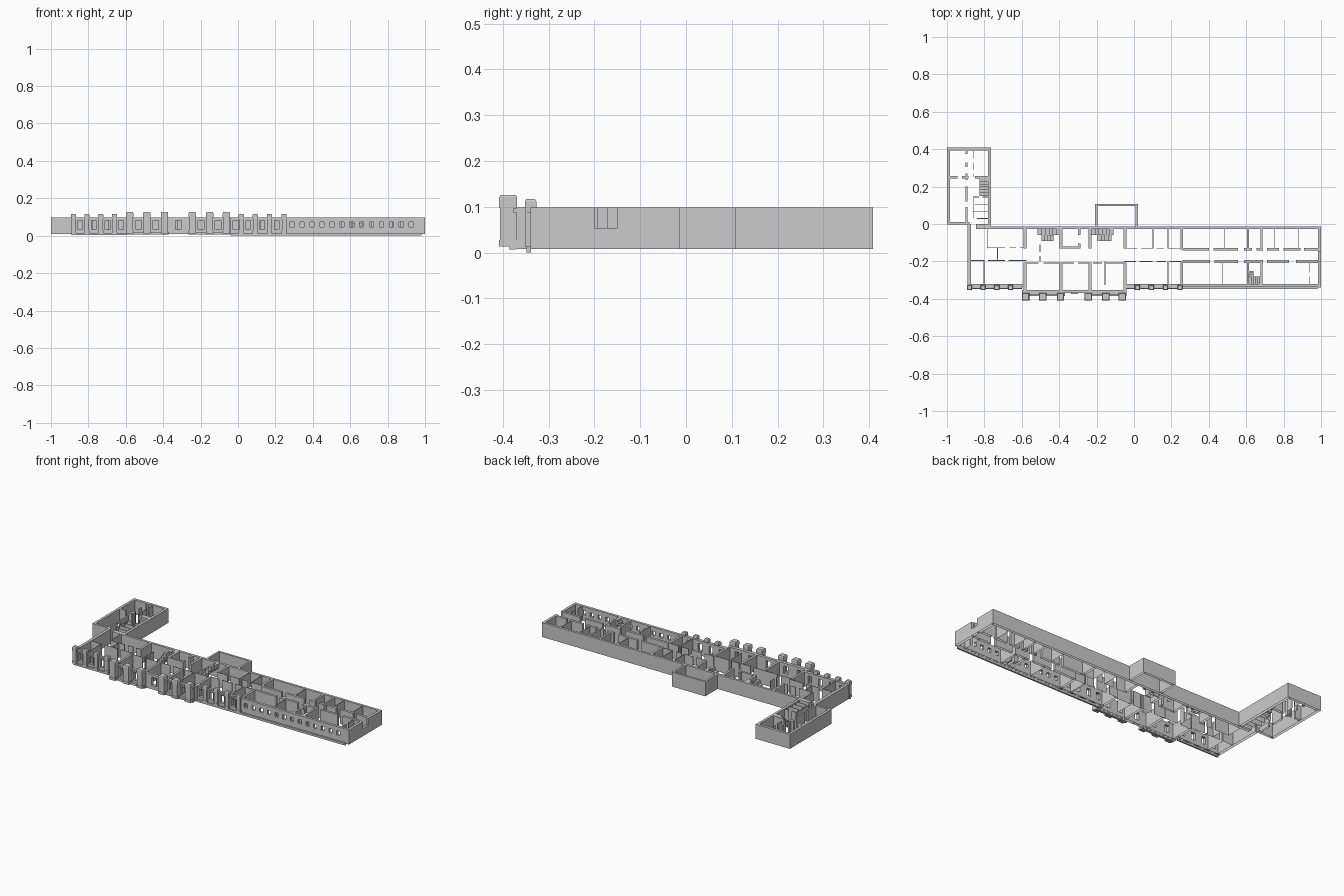
import bpy, bmesh

Z0, Z1 = 0.008, 0.098     # wall bottom and top
P = 0.004                 # thin partition thickness


def add_box(bm, x0, x1, y0, y1, z0=Z0, z1=Z1, taper=0.0):
    lo = [bm.verts.new(p) for p in ((x0, y0, z0), (x1, y0, z0), (x1, y1, z0), (x0, y1, z0))]
    t = taper
    hi = [bm.verts.new(p) for p in ((x0+t, y0+t, z1), (x1-t, y0+t, z1), (x1-t, y1-t, z1), (x0+t, y1-t, z1))]
    if z0 != Z0:          # walls are open underneath
        bm.faces.new(lo[::-1])
    bm.faces.new(hi)
    for i in range(4):
        j = (i + 1) % 4
        bm.faces.new((lo[i], lo[j], hi[j], hi[i]))


def boxes(name, items):
    bm = bmesh.new()
    for it in items:
        add_box(bm, *it)
    me = bpy.data.meshes.new(name)
    bm.to_mesh(me)
    bm.free()
    ob = bpy.data.objects.new(name, me)
    bpy.context.collection.objects.link(ob)
    return ob


def along_x(y, t, *runs):
    return [(a, b, y - t/2, y + t/2) for a, b in runs]


def along_y(x, t, *runs):
    return [(x - t/2, x + t/2, a, b) for a, b in runs]


def pierced(x0, x1, y0, y1, centres, w, za, zb):
    """Front wall split into boxes around a row of openings."""
    out, a = [], x0
    for c in centres:
        out += [(a, c - w/2, y0, y1), (c - w/2, c + w/2, y0, y1, Z0, za),
                (c - w/2, c + w/2, y0, y1, zb, Z1)]
        a = c + w/2
    return out + [(a, x1, y0, y1)]


def frames(centres, y, w, za, zb, b=0.004, d=0.004):
    out = []
    for c in centres:
        l, r = c - w/2, c + w/2
        out += [(l - b, l, y - d, y, za, zb), (r, r + b, y - d, y, za, zb),
                (l - b, r + b, y - d, y, zb, zb + b), (l - b, r + b, y - d, y, za - b, za)]
    return out


# Outer shell: main block, left wing, rear annex
boxes("main_outer_walls", [
    (-0.845, 1.0, -0.028, -0.013),
    (-0.89, -0.872, -0.34, 0.0),
    (0.984, 1.0, -0.15, -0.028), (0.984, 1.0, -0.34, -0.2),
    (0.984, 1.0, -0.2, -0.15, Z0, 0.054)])
boxes("wing_outer_walls", [
    (-1, -0.984, -0.002, 0.408), (-0.984, -0.78, 0.392, 0.408),
    (-0.78, -0.764, -0.013, 0.408), (-0.984, -0.88, -0.002, 0.012),
    (-0.845, -0.78, -0.013, 0.0)])
boxes("annex_walls", [
    (-0.208, -0.195, -0.013, 0.108), (0.009, 0.022, -0.013, 0.108),
    (-0.195, 0.009, 0.095, 0.108)])

# Front facade
small_l = [-0.88, -0.808, -0.734, -0.66]
small_r = [0.018, 0.092, 0.168, 0.246]
big = [-0.58, -0.487, -0.393, -0.244, -0.152, -0.062]
mid = lambda xs: [(a + b) / 2 for a, b in zip(xs, xs[1:])]
win_l = mid(small_l) + [-0.625]
win_r = [-0.014] + mid(small_r)
win_c = [-0.533, -0.44, -0.318, -0.198, -0.107]
win_s = [0.29 + 0.053 * i for i in range(13)]
boxes("facade_left", pierced(-0.872, -0.585, -0.338, -0.322, win_l, 0.026, 0.034, 0.08))
boxes("facade_centre", pierced(-0.6, -0.04, -0.37, -0.352, win_c, 0.03, 0.034, 0.08))
boxes("facade_right", pierced(-0.05, 0.262, -0.338, -0.322, win_r, 0.026, 0.034, 0.08))
boxes("facade_plain_wing", pierced(0.262, 0.984, -0.338, -0.322, win_s, 0.022, 0.046, 0.072))
boxes("window_frames", frames(win_l + win_r, -0.338, 0.026, 0.034, 0.08)
      + frames(win_c, -0.37, 0.03, 0.034, 0.08))
boxes("plinth", [(-0.89, -0.6, -0.348, -0.338, 0.003, 0.015),
                 (-0.04, 0.98, -0.348, -0.338, 0, 0.013),
                 (-0.6, -0.37, -0.386, -0.37, 0.007, 0.02),
                 (-0.265, -0.04, -0.386, -0.37, 0.007, 0.02)])
boxes("string_course", [(a, b, y - 0.008, y, 0.088, 0.096) for a, b, y in
                        ((-0.89, -0.6, -0.338), (-0.04, 0.262, -0.338),
                         (-0.6, -0.375, -0.37), (-0.265, -0.04, -0.37))])


# Pilasters with base, shaft and tapered cap
def pilasters(name, xs, w, y0, y1, top):
    items = []
    for x in xs:
        h = w / 2
        items += [(x - h, x + h, y0, y1, 0.013, 0.028),
                  (x - h + .002, x + h - .002, y0 + .002, y1, 0.028, top - 0.027),
                  (x - h, x + h, y0, y1, top - 0.027, top - 0.005),
                  (x - h, x + h, y0, y1, top - 0.005, top, 0.003)]
    boxes(name, items)


pilasters("small_pilasters", small_l + small_r, 0.028, -0.352, -0.327, 0.117)
pilasters("large_pilasters", big, 0.04, -0.408, -0.369, 0.126)

# Corridor walls of the right half
boxes("corridor_walls_thick",
      along_x(-0.135, 0.015, (0.26, 0.4), (0.425, 0.555), (0.588, 0.63), (0.655, 0.69),
              (0.71, 0.775), (0.8, 0.89), (0.91, 0.985))
      + along_x(-0.2, 0.015, (0.26, 0.405), (0.43, 0.555), (0.588, 0.69), (0.71, 0.83), (0.865, 0.985)))

# Thin corridor partitions of the left half
boxes("corridor_partitions",
      along_x(-0.127, P, (-0.785, -0.69), (-0.665, -0.63), (-0.61, -0.575))
      + along_x(-0.195, P, (-0.872, -0.8), (-0.78, -0.69), (-0.67, -0.575))
      + along_x(-0.208, P, (-0.575, -0.51), (-0.485, -0.4), (-0.385, -0.32), (-0.3, -0.24),
                (-0.22, -0.17), (-0.15, -0.05))
      + along_x(-0.13, P, (-0.05, 0.02), (0.04, 0.1), (0.12, 0.16), (0.185, 0.25))
      + along_x(-0.2, P, (-0.05, 0.01), (0.03, 0.1), (0.12, 0.17), (0.19, 0.25))
      + along_x(-0.125, 0.012, (-0.39, -0.285))
      + along_y(-0.502, P, (-0.2, -0.17), (-0.15, -0.11)))

# Cross walls
cross = []
for x in (-0.583, -0.39, -0.235, -0.048):
    cross += along_y(x, 0.014, (-0.13, -0.028), (-0.355, -0.207))
cross += along_y(0.255, 0.014, (-0.135, -0.028), (-0.325, -0.198))
cross += along_y(-0.293, 0.012, (-0.06, -0.028), (-0.125, -0.105))
boxes("cross_walls_thick", cross)
thin = []
for x, t in ((-0.785, P), (0.102, P), (0.182, P), (0.485, P), (0.61, .012), (0.682, .01), (0.75, P), (0.878, P)):
    thin += along_y(x, t, (-0.13, -0.028))
for x, t in ((-0.802, P), (-0.155, P), (0.182, .007), (0.472, P), (0.61, .012), (0.682, .01)):
    thin += along_y(x, t, (-0.325, -0.2))
thin += along_y(0.94, P, (-0.325, -0.28), (-0.26, -0.2))
thin += along_y(-0.73, P, (-0.19, -0.127))
boxes("cross_partitions", thin)

# Wing interior
boxes("wing_partitions",
      along_x(0.25, 0.014, (-0.984, -0.945), (-0.92, -0.885), (-0.85, -0.78))
      + along_y(-0.896, 0.01, (0.375, 0.395), (0.305, 0.33), (0.235, 0.27), (0.12, 0.2), (0.012, 0.09))
      + along_y(-0.86, P, (0.35, 0.39), (0.29, 0.33), (0.25, 0.27), (0.03, 0.14))
      + along_x(0.145, P, (-0.86, -0.83), (-0.81, -0.78)) + along_x(0.105, P, (-0.85, -0.78))
      + along_x(0.065, P, (-0.86, -0.78)) + along_x(0.03, P, (-0.84, -0.78)))


# Stair flights, stepping up in x or y
def stair(name, x0, x1, y0, y1, n=6, axis="x"):
    items = []
    for i in range(n):
        a, b, top = i / n, (i + 1) / n, Z0 + (Z1 - Z0) * (i + 1) / n
        low = top - 0.03 if i > 1 else Z0
        if axis == "x":
            items.append((x0 + (x1 - x0)*a, x0 + (x1 - x0)*b, y0, y1, low, top))
        else:
            items.append((x0, x1, y0 + (y1 - y0)*a, y0 + (y1 - y0)*b, low, top))
    boxes(name, items)


stair("stair_left", -0.515, -0.395, -0.058, -0.028)
stair("stair_left_return", -0.495, -0.43, -0.092, -0.058, 4)
stair("stair_centre", -0.228, -0.11, -0.058, -0.028)
stair("stair_centre_return", -0.195, -0.12, -0.092, -0.058, 4)
stair("stair_right", 0.616, 0.678, -0.322, -0.28)
stair("stair_right_return", 0.616, 0.64, -0.28, -0.25, 3, "y")
stair("stair_wing", -0.825, -0.78, 0.15, 0.243, 6, "y")
